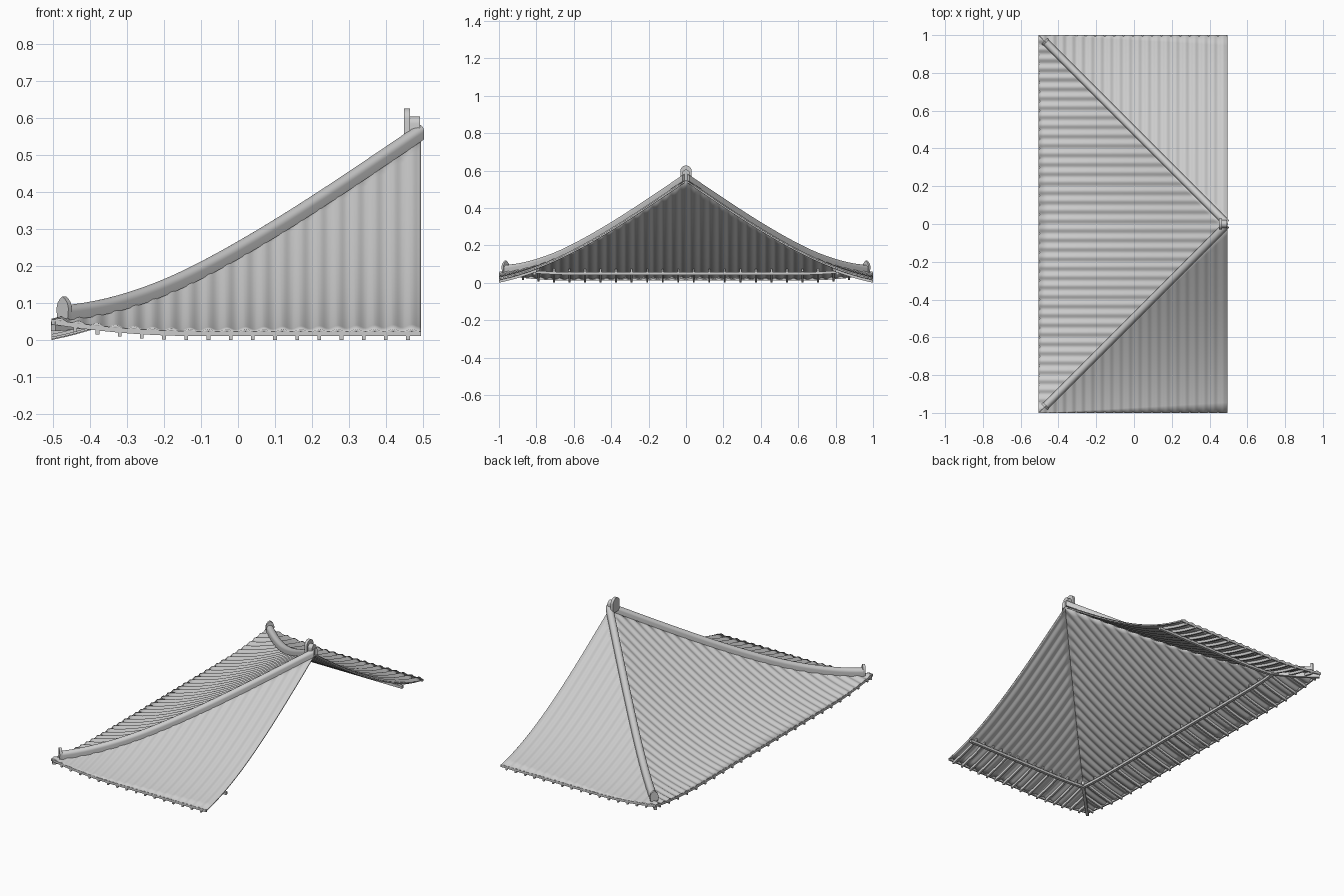
import bpy, bmesh, math
from mathutils import Vector

if "Cube" in bpy.data.objects:
    bpy.data.objects.remove(bpy.data.objects["Cube"])

X0 = -0.505          # eave line of the end slope
WAVE = 0.05          # tile spacing
UP = Vector((0, 0, 1))
AX = {"side": Vector((1, 0, 0)), "end": Vector((0, 1, 0))}


def height(s, d):
    """Roof height: s along the eave from the corner, d inward from the eave."""
    lift = 0.032 * max(0, 1 - s / 0.4) ** 2
    return 0.024 + 0.2 * d + 0.5 * d * d - 0.174 * d ** 3 + lift


def point(kind, s, d, dz=0):
    a, b = (s, d) if kind == "side" else (d, s)
    return Vector((X0 + a, -1 + b, height(s, d) + dz))


def sweep(bm, path, lateral, profile):
    rings = [[bm.verts.new(p + lateral * u + UP * v) for u, v in profile] for p in path]
    n = len(profile)
    for r, q in zip(rings, rings[1:]):
        for i in range(n):
            bm.faces.new((r[i], r[(i + 1) % n], q[(i + 1) % n], q[i]))
    bm.faces.new(rings[0])
    bm.faces.new(rings[-1])


def box(w, lo, hi):
    return [(-w / 2, lo), (w / 2, lo), (w / 2, hi), (-w / 2, hi)]


def arch(r, base, centre, n=14):
    return [(-r, base), (r, base)] + [
        (r * math.cos(math.pi * i / n), centre + r * math.sin(math.pi * i / n)) for i in range(n + 1)]


def finish(name, bm, mirror=True, thick=0, recalc=True):
    if recalc:
        bmesh.ops.recalc_face_normals(bm, faces=bm.faces)
    me = bpy.data.meshes.new(name)
    bm.to_mesh(me)
    bm.free()
    ob = bpy.data.objects.new(name, me)
    bpy.context.collection.objects.link(ob)
    if mirror:
        m = ob.modifiers.new("mirror", "MIRROR")
        m.use_axis = (False, True, False)
    if thick:
        t = ob.modifiers.new("thickness", "SOLIDIFY")
        t.thickness = thick
        t.offset = -1
    bpy.ops.object.select_all(action='DESELECT')
    ob.select_set(True)
    bpy.context.view_layer.objects.active = ob
    bpy.ops.object.shade_smooth_by_angle(angle=math.radians(35))
    return ob


for kind, other in (("side", "end"), ("end", "side")):
    along, inward = AX[kind], AX[other]

    # corrugated tile slope
    bm = bmesh.new()
    cols, rows = 160, 18
    grid = []
    for i in range(cols + 1):
        s = max(i / cols, 0.002)
        dz = 0.002 - 0.004 * math.cos(2 * math.pi * s / WAVE)
        grid.append([bm.verts.new(point(kind, s, s * j / rows, dz)) for j in range(rows + 1)])
    for a, b in zip(grid, grid[1:]):
        for j in range(rows):
            f = [a[j], b[j], b[j + 1], a[j + 1]]
            bm.faces.new(f if kind == "side" else f[::-1])
    finish(kind + "_tile_slope", bm, thick=0.008, recalc=False)

    # eave board closing the tile ends
    bm = bmesh.new()
    sweep(bm, [point(kind, i / 40, 0.004) for i in range(41)], inward, box(0.008, -0.014, -0.001))
    finish(kind + "_eave_board", bm)

    # rafters under the overhang
    bm = bmesh.new()
    s, step = (0.965, 0.06) if kind == "side" else (1 - 0.083 / 2, 0.083)
    while s > 0.03:
        end = min(0.2, s)
        sweep(bm, [point(kind, s, end * j / 6) for j in range(7)], along, box(0.01, -0.024, -0.008))
        s -= step
    finish(kind + "_rafters", bm)

    # purlin carrying the rafters
    bm = bmesh.new()
    sweep(bm, [point(kind, 0.18 + 0.82 * i / 20, 0.19) for i in range(21)], inward, box(0.016, -0.037, -0.022))
    finish(kind + "_purlin", bm)

# hip ridge caps along the diagonals
diag = Vector((1, 1, 0)).normalized()
lat = Vector((1, -1, 0)).normalized()
hip = lambda d: point("side", d, d)
bm = bmesh.new()
sweep(bm, [hip(0.035 + 0.96 * i / 32) for i in range(33)], lat, arch(0.019, -0.004, 0.017))
finish("hip_ridge", bm)

# short hip rafter under the corner
bm = bmesh.new()
sweep(bm, [hip(0.005 + 0.2 * i / 8) for i in range(9)], lat, box(0.016, -0.032, -0.006))
finish("corner_rafter", bm)

# corner end tile, a round-topped plate with a small peak
bm = bmesh.new()
c = hip(0.03)
sweep(bm, [c, c + diag * 0.014], lat,
      [(-0.02, 0), (0.02, 0), (0.023, 0.028), (0.018, 0.044), (0.009, 0.054), (0, 0.06),
       (-0.009, 0.054), (-0.018, 0.044), (-0.023, 0.028)])
finish("corner_end_tile", bm)

# apex end tile and the ridge stub behind it
for name, x0, x1, r, top in (("apex_end_tile", 0.449, 0.465, 0.03, 0.627),
                             ("apex_ridge_stub", 0.464, 0.492, 0.02, 0.605)):
    bm = bmesh.new()
    sweep(bm, [Vector((x0, 0, 0)), Vector((x1, 0, 0))], AX["end"], arch(r, 0.545, top - r))
    finish(name, bm, mirror=False)
